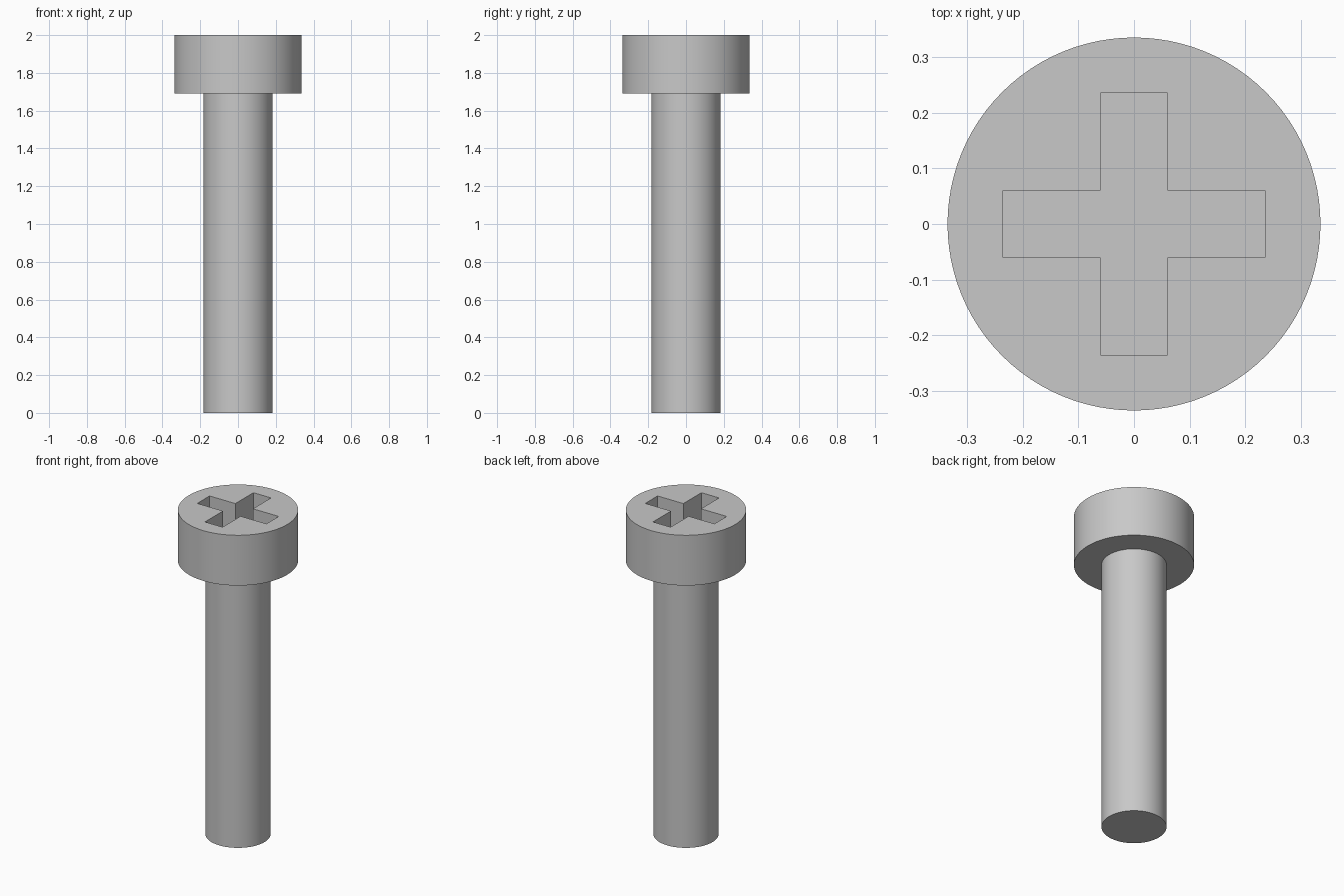
import bpy
import bmesh
from mathutils import Matrix, Vector
from math import pi, radians

HEAD_RADIUS, SHAFT_RADIUS = 0.336, 0.182
HEAD_BOTTOM, TOP = 1.69, 2.0
ARM_LENGTH, ARM_HALF_WIDTH = 0.236, 0.06
RECESS_DEPTH = 0.18
SIDES = 96

cube = bpy.data.objects.get("Cube")
if cube:
    bpy.data.objects.remove(cube, do_unlink=True)

steel = bpy.data.materials.new("grey_steel")
steel.use_nodes = True
colour = (0.58, 0.58, 0.58, 1)
steel.diffuse_color = colour
steel.node_tree.nodes["Principled BSDF"].inputs["Base Color"].default_value = colour


def make_object(name, bm):
    mesh = bpy.data.meshes.new(name)
    bmesh.ops.recalc_face_normals(bm, faces=bm.faces)
    bm.to_mesh(mesh)
    bm.free()
    mesh.materials.append(steel)
    obj = bpy.data.objects.new(name, mesh)
    bpy.context.collection.objects.link(obj)
    return obj


def cylinder(name, radius, bottom, top):
    bm = bmesh.new()
    bmesh.ops.create_cone(bm, cap_ends=True, segments=SIDES,
                          radius1=radius, radius2=radius, depth=top - bottom,
                          matrix=Matrix.Translation((0, 0, (bottom + top) / 2)))
    return make_object(name, bm)


def activate(obj):
    bpy.ops.object.select_all(action='DESELECT')
    obj.select_set(True)
    bpy.context.view_layer.objects.active = obj


# Shaft runs slightly into the head
shaft = cylinder("shaft", SHAFT_RADIUS, 0, HEAD_BOTTOM + 0.03)
head = cylinder("head", HEAD_RADIUS, HEAD_BOTTOM, TOP)

# Cross-shaped cutter: one arm's outline turned four times
bm = bmesh.new()
w, r = ARM_HALF_WIDTH, ARM_LENGTH
outline = []
for quarter in range(4):
    turn = Matrix.Rotation(quarter * pi / 2, 3, 'Z')
    for x, y in ((r, -w), (r, w), (w, w)):
        outline.append(bm.verts.new(turn @ Vector((x, y, TOP - RECESS_DEPTH))))
base = bm.faces.new(outline)
extruded = bmesh.ops.extrude_face_region(bm, geom=[base], use_keep_orig=True)
top_verts = [v for v in extruded["geom"] if isinstance(v, bmesh.types.BMVert)]
bmesh.ops.translate(bm, verts=top_verts, vec=(0, 0, RECESS_DEPTH + 0.1))
cutter = make_object("recess_cutter", bm)
cutter.hide_render = True

# Cut the drive recess into the head
recess = head.modifiers.new("drive_recess", 'BOOLEAN')
recess.operation = 'DIFFERENCE'
recess.solver = 'EXACT'
recess.object = cutter
activate(head)
bpy.ops.object.modifier_apply(modifier=recess.name)
bpy.data.objects.remove(cutter, do_unlink=True)

# Smooth round sides with crisp rims
for part in (shaft, head):
    activate(part)
    bpy.ops.object.shade_smooth_by_angle(angle=radians(30))
